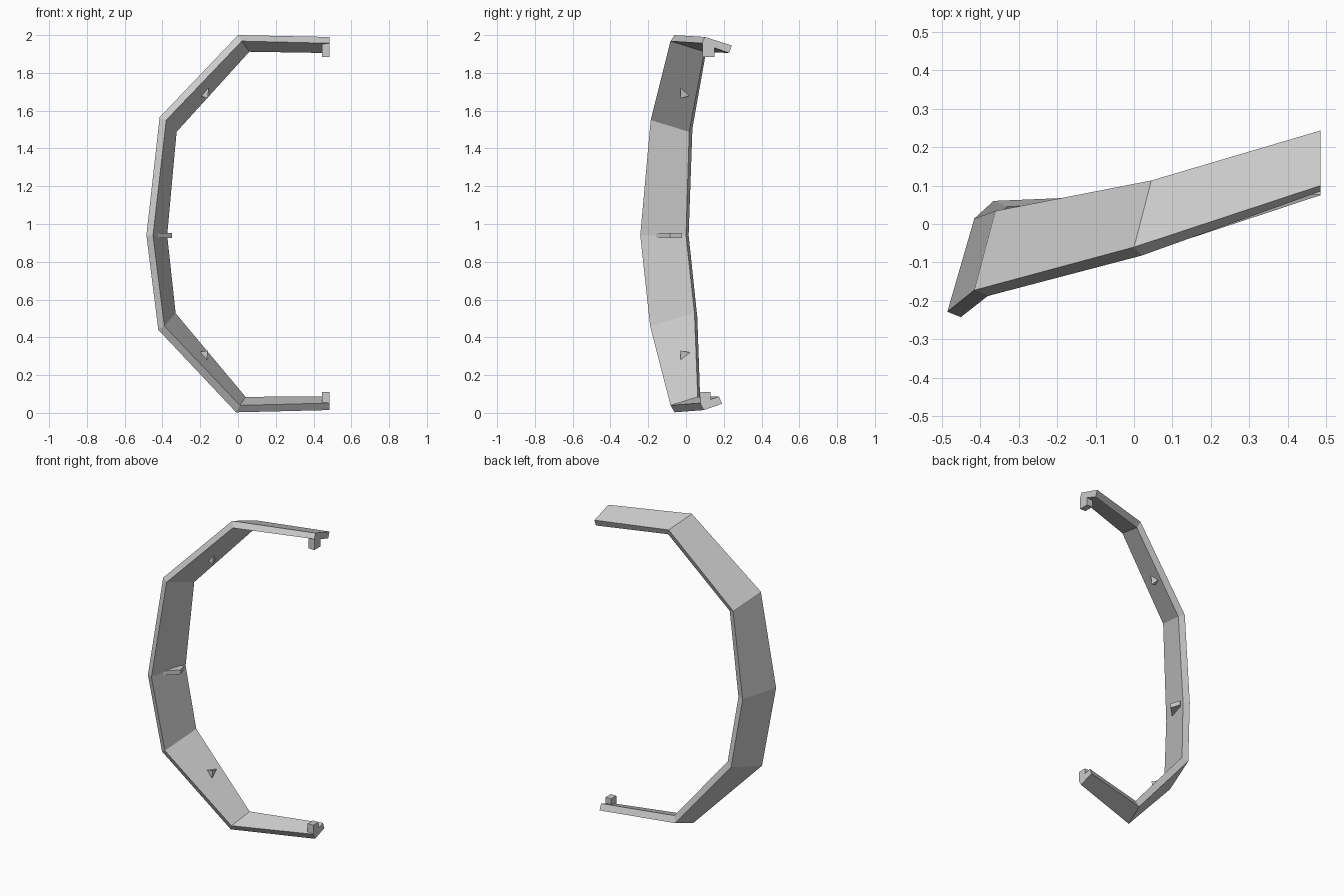
import bpy
import bmesh
from mathutils import Vector

# Remove the default object
default_cube = bpy.data.objects.get("Cube")
if default_cube:
    bpy.data.objects.remove(default_cube, do_unlink=True)


def make_material(name, colour):
    material = bpy.data.materials.new(name)
    material.use_nodes = True
    material.diffuse_color = colour
    material.node_tree.nodes["Principled BSDF"].inputs["Base Color"].default_value = colour
    return material


grey = make_material("plain grey", (0.6, 0.6, 0.6, 1))


def finish(name, bm):
    """Turn a bmesh into a flat-shaded grey object."""
    bmesh.ops.recalc_face_normals(bm, faces=bm.faces[:])
    mesh = bpy.data.meshes.new(name)
    bm.to_mesh(mesh)
    bm.free()
    mesh.materials.append(grey)
    part = bpy.data.objects.new(name, mesh)
    bpy.context.collection.objects.link(part)
    return part


def loft(name, sections):
    """Skin a row of matching cross-sections and cap both ends."""
    bm = bmesh.new()
    rings = [[bm.verts.new(point) for point in section] for section in sections]
    for ring, following in zip(rings, rings[1:]):
        count = len(ring)
        for i in range(count):
            j = (i + 1) % count
            bm.faces.new((ring[i], ring[j], following[j], following[i]))
    bm.faces.new(rings[0])
    bm.faces.new(rings[-1])
    return finish(name, bm)


def box(name, low, high):
    low, high = Vector(low), Vector(high)
    bm = bmesh.new()
    bmesh.ops.create_cube(bm, size=1)
    for vert in bm.verts:
        vert.co = (low + high) / 2 + vert.co * (high - low)
    return finish(name, bm)


def wedge(name, points):
    """Small pointed lug: the convex hull of a few points."""
    bm = bmesh.new()
    verts = [bm.verts.new(point) for point in points]
    bmesh.ops.convex_hull(bm, input=verts)
    return finish(name, bm)


# Curved band: each section runs outer front, inner front, inner back, outer back
top_end = [(.485, .1, 1.99), (.485, .085, 1.957), (.485, .228, 1.905), (.485, .243, 1.945)]
top_bend = [(0, -.06, 2), (.02, -.082, 1.968), (.06, .097, 1.912), (.045, .113, 1.95)]
upper_bend = [(-.415, -.172, 1.565), (-.38, -.187, 1.55), (-.325, .017, 1.488), (-.36, .034, 1.505)]
middle = [(-.485, -.228, .94), (-.45, -.242, .94), (-.375, 0, .94), (-.415, .014, .94)]
lower_bend = [(-.422, -.174, .44), (-.39, -.19, .46), (-.33, .045, .527), (-.365, .06, .505)]
bottom_bend = [(-.01, -.06, .003), (.01, -.082, .04), (.04, .062, .085), (.025, .076, .045)]
bottom_end = [(.485, .095, .015), (.485, .075, .052), (.485, .175, .087), (.485, .19, .048)]
loft("band", [top_end, top_bend, upper_bend, middle, lower_bend, bottom_bend, bottom_end])

# Square hooks on the inside of both ends
box("top_hook", (.445, .087, 1.885), (.485, .15, 1.96))
box("bottom_hook", (.445, .077, .045), (.485, .13, .11))

# Flat three-sided plate in the middle of the inner wall
plate_outline = [(-.43, -.165), (-.35, -.085), (-.37, -.02), (-.4, -.05)]
loft("middle_lug", [[(x, y, z) for x, y in plate_outline] for z in (.925, .953)])

# Pointed lugs on the slanted inner walls
wedge("upper_lug", [(-.205, -.03, 1.68), (-.155, -.03, 1.728), (-.16, -.03, 1.665), (-.172, .025, 1.68)])
wedge("lower_lug", [(-.205, -.03, .322), (-.165, -.03, .28), (-.16, -.03, .33), (-.168, .022, .32)])
